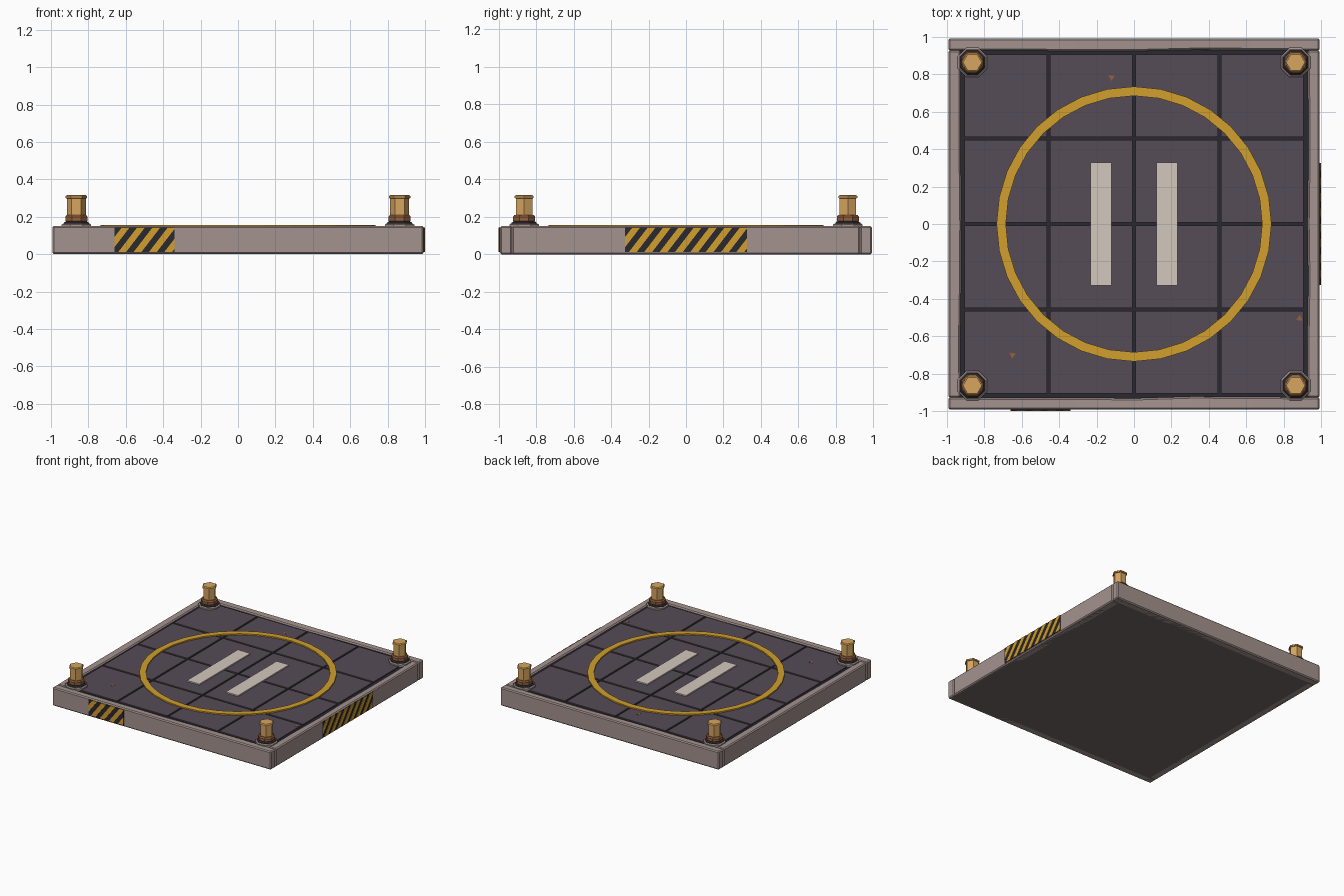
import bpy, bmesh, math, random
from mathutils import Vector

if "Cube" in bpy.data.objects:
    bpy.data.objects.remove(bpy.data.objects["Cube"])

random.seed(4)


def mat(name, r, g, b):
    m = bpy.data.materials.new(name)
    m.diffuse_color = (r, g, b, 1)
    m.use_nodes = True
    m.node_tree.nodes["Principled BSDF"].inputs["Base Color"].default_value = m.diffuse_color
    return m


FRAME = mat("worn_metal", 0.37, 0.29, 0.27)
DECK = mat("deck_plate", 0.093, 0.072, 0.093)
DARK = mat("dark_seam", 0.023, 0.021, 0.03)
UNDER = mat("underside", 0.17, 0.14, 0.13)
YELLOW = mat("yellow_paint", 0.64, 0.35, 0.026)
WHITE = mat("pale_paint", 0.65, 0.58, 0.51)
BRASS = mat("brass", 0.68, 0.38, 0.115)
RUST = mat("rust", 0.30, 0.115, 0.045)


def finish(bm, name, material, bevel=0):
    bmesh.ops.recalc_face_normals(bm, faces=bm.faces)
    me = bpy.data.meshes.new(name)
    bm.to_mesh(me)
    bm.free()
    me.materials.append(material)
    ob = bpy.data.objects.new(name, me)
    bpy.context.collection.objects.link(ob)
    if bevel:
        mod = ob.modifiers.new("bevel", 'BEVEL')
        mod.width, mod.segments, mod.limit_method = bevel, 1, 'ANGLE'
    return ob


def add_box(bm, lo, hi):
    lo, hi = Vector(lo), Vector(hi)
    vs = bmesh.ops.create_cube(bm, size=1)["verts"]
    for v in vs:
        v.co = (lo + hi) / 2 + v.co * (hi - lo)


def box(name, lo, hi, material, bevel=0):
    bm = bmesh.new()
    add_box(bm, lo, hi)
    return finish(bm, name, material, bevel)


def lathe(name, profile, sides, turn, at, material):
    """Faceted solid from a list of (radius, z) rings, capped at both ends."""
    bm = bmesh.new()
    rings = []
    for r, z in profile:
        rings.append([bm.verts.new((at[0] + r * math.cos(turn + i * math.tau / sides),
                                    at[1] + r * math.sin(turn + i * math.tau / sides), z))
                      for i in range(sides)])
    for a, b in zip(rings, rings[1:]):
        for i in range(sides):
            j = (i + 1) % sides
            bm.faces.new((a[i], a[j], b[j], b[i]))
    bm.faces.new(rings[0])
    bm.faces.new(rings[-1])
    return finish(bm, name, material)


# frame beams, split along their length with slightly worn inner edges
H, INNER, TOP = 0.993, 0.928, 0.15


def beam(name, lo, hi, axis):
    bm = bmesh.new()
    add_box(bm, lo, hi)
    normal = Vector((0, 0, 0))
    normal[axis] = 1
    for t in (-0.62, -0.31, 0, 0.31, 0.62):
        co = normal * t
        bmesh.ops.bisect_plane(bm, geom=bm.verts[:] + bm.edges[:] + bm.faces[:],
                               plane_co=co, plane_no=normal)
    for v in bm.verts:
        if abs(v.co[axis]) < 0.7 and v.co.z > 0.1 and abs(v.co[1 - axis]) < 0.95:
            v.co[1 - axis] += random.uniform(-0.006, 0.006)
            v.co.z -= random.uniform(0, 0.003)
    finish(bm, name, FRAME, 0.008)


beam("front_beam", (-H, -H, 0), (H, -INNER, TOP), 0)
beam("back_beam", (-H, INNER, 0), (H, H, TOP), 0)
beam("left_beam", (-H, -INNER, 0), (-INNER, INNER, TOP), 1)
beam("right_beam", (INNER, -INNER, 0), (H, INNER, TOP), 1)

# core slab, underside panel and deck plates
box("core_slab", (-0.935, -0.935, 0.01), (0.935, 0.935, 0.138), DARK)
box("underside_panel", (-0.975, -0.975, 0.0), (0.975, 0.975, 0.008), UNDER)
cuts = (-0.915, -0.457, 0, 0.457, 0.915)
g = 0.008
bm = bmesh.new()
for x0, x1 in zip(cuts, cuts[1:]):
    for y0, y1 in zip(cuts, cuts[1:]):
        add_box(bm, (x0 + g, y0 + g, 0.13), (x1 - g, y1 - g, 0.147))
finish(bm, "deck_plates", DECK)

# painted ring
bm = bmesh.new()
N = 32
loops = []
for r, z in ((0.685, 0.146), (0.685, 0.157), (0.735, 0.157), (0.735, 0.146)):
    loops.append([bm.verts.new((r * math.cos(i * math.tau / N), r * math.sin(i * math.tau / N), z))
                  for i in range(N)])
for k in range(4):
    a, b = loops[k], loops[(k + 1) % 4]
    for i in range(N):
        j = (i + 1) % N
        bm.faces.new((a[i], a[j], b[j], b[i]))
finish(bm, "landing_ring", YELLOW)

# plain touchdown bars in the middle
for side, s in (("left", -1), ("right", 1)):
    x0, x1 = sorted((s * 0.12, s * 0.232))
    box(side + "_touchdown_bar", (x0, -0.33, 0.146), (x1, 0.33, 0.157), WHITE)

# rust flecks
for i, (x, y) in enumerate(((-0.12, 0.785), (0.885, -0.505), (-0.65, -0.70))):
    lathe(f"rust_fleck_{i + 1}", [(0.02, 0.146), (0.02, 0.149)], 3, 0.5 + i, (x, y), RUST)


# hazard panels: dark backing with slanted stripes clipped to the panel
def hazard(name, u0, u1, place):
    z0, z1, pitch = 0.012, 0.142, 0.082
    for part, material, d0, d1 in (("backing", DARK, 0.985, 0.997), ("stripes", YELLOW, 0.99, 1.0)):
        bm = bmesh.new()
        if part == "backing":
            add_box(bm, (u0, d0, z0), (u1, d1, z1))
        else:
            for k in range(-2, int((u1 - u0) / pitch) + 2):
                u = u0 + 0.02 + k * pitch
                quad = ((u, z0), (u + 0.042, z0), (u + 0.142, z1), (u + 0.1, z1))
                a = [bm.verts.new((p, d0, q)) for p, q in quad]
                b = [bm.verts.new((p, d1, q)) for p, q in quad]
                bm.faces.new(a)
                bm.faces.new(b)
                for i in range(4):
                    j = (i + 1) % 4
                    bm.faces.new((a[i], a[j], b[j], b[i]))
            for u, s in ((u0, -1), (u1, 1)):
                bmesh.ops.bisect_plane(bm, geom=bm.verts[:] + bm.edges[:] + bm.faces[:],
                                       plane_co=(u, 0, 0), plane_no=(s, 0, 0), clear_outer=True)
        for v in bm.verts:
            v.co = place(*v.co)
        finish(bm, f"{name}_{part}", material)


hazard("front_hazard", -0.66, -0.34, lambda u, d, z: Vector((u, -d, z)))
hazard("right_hazard", -0.325, 0.325, lambda u, d, z: Vector((d, u, z)))

# corner lamps
for fb, sy in (("front", -1), ("back", 1)):
    for lr, sx in (("left", -1), ("right", 1)):
        at = (sx * 0.864, sy * 0.864)
        n = f"{fb}_{lr}_lamp"
        lathe(n + "_flange", [(0.085, 0.138), (0.085, 0.158), (0.076, 0.164)], 8, math.pi / 8, at, FRAME)
        lathe(n + "_seat", [(0.074, 0.16), (0.072, 0.168), (0.058, 0.178)], 8, math.pi / 8, at, DARK)
        lathe(n + "_collar", [(0.058, 0.172), (0.064, 0.18), (0.064, 0.2), (0.056, 0.21)], 8, math.pi / 8, at, RUST)
        lathe(n + "_lens", [(0.05, 0.2), (0.05, 0.298), (0.058, 0.3), (0.058, 0.31), (0.05, 0.316)],
              6, 0, at, BRASS)
